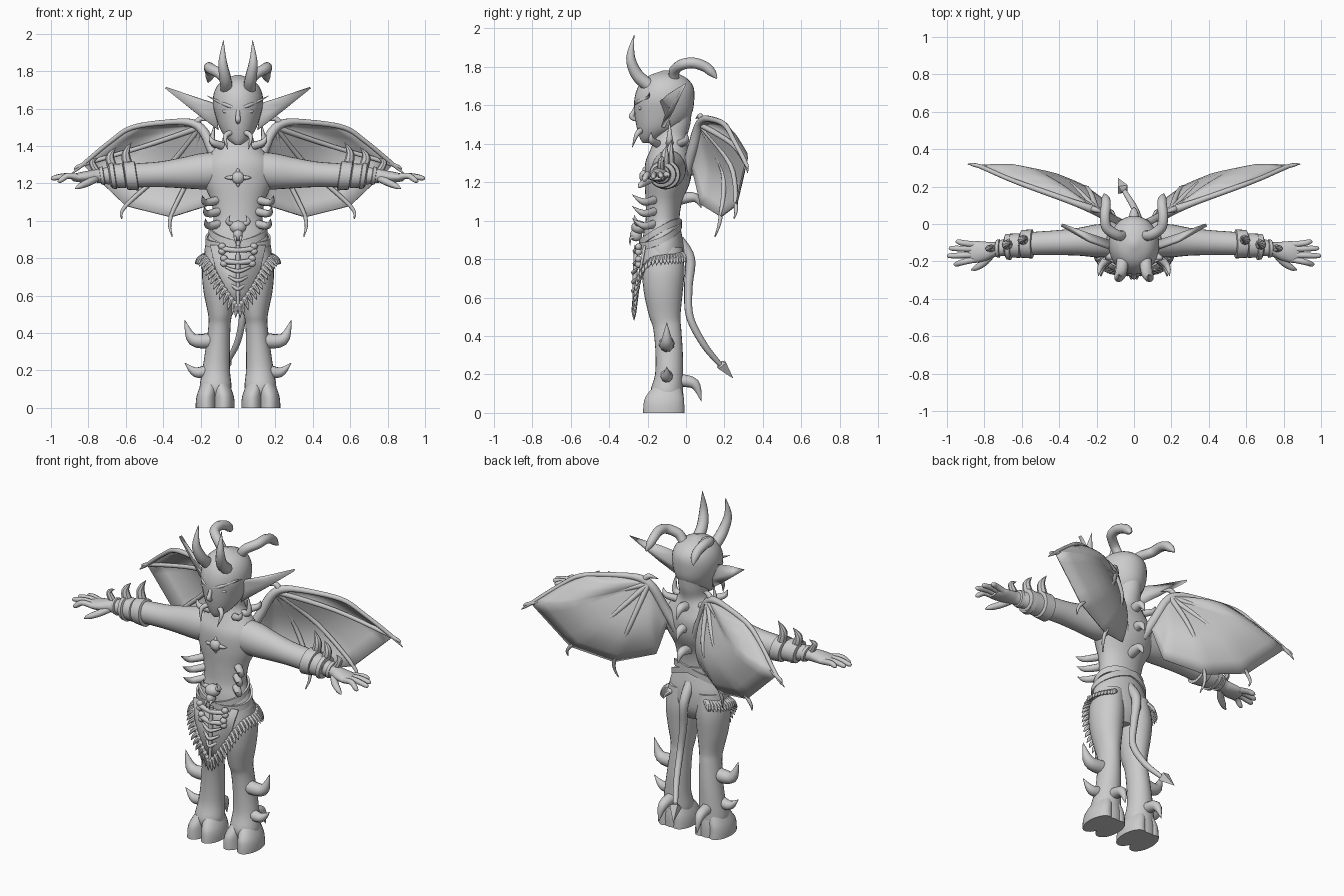
import bpy, bmesh, math
from mathutils import Vector, Matrix

grey = bpy.data.materials.new("stone_grey")
grey.diffuse_color = (0.6, 0.6, 0.6, 1)


def finish(bm, name, mirror=True, solid=0, angle=50):
    bmesh.ops.recalc_face_normals(bm, faces=bm.faces)
    me = bpy.data.meshes.new(name)
    bm.to_mesh(me)
    bm.free()
    ob = bpy.data.objects.new(name, me)
    bpy.context.collection.objects.link(ob)
    me.materials.append(grey)
    bpy.ops.object.select_all(action='DESELECT')
    ob.select_set(True)
    bpy.context.view_layer.objects.active = ob
    bpy.ops.object.shade_smooth_by_angle(angle=math.radians(angle))
    if solid:
        m = ob.modifiers.new("thickness", 'SOLIDIFY')
        m.thickness, m.offset = solid, 0
    if mirror:
        ob.modifiers.new("mirror", 'MIRROR')
    return ob


def smooth(rows, k):
    # Catmull-Rom through tuples of any length
    rows = [tuple(map(float, r)) for r in rows]
    ext, out = [rows[0]] + rows + [rows[-1]], []
    for i in range(len(rows) - 1):
        a, b, c, d = ext[i:i + 4]
        for j in range(k):
            t = j / k
            out.append(tuple(0.5 * (2 * q + (r - p) * t + (2 * p - 5 * q + 4 * r - s) * t * t
                       + (3 * q - p - 3 * r + s) * t ** 3) for p, q, r, s in zip(a, b, c, d)))
    return out + [rows[-1]]


def skin(bm, rings, closed=False):
    n = len(rings[0])
    vs = [[bm.verts.new(p) for p in r] for r in rings]
    pairs = list(zip(vs, vs[1:])) + ([(vs[-1], vs[0])] if closed else [])
    for a, b in pairs:
        for i in range(n):
            j = (i + 1) % n
            bm.faces.new((a[i], a[j], b[j], b[i]))
    if not closed:
        bm.faces.new(vs[0])
        bm.faces.new(vs[-1])


def loft(bm, rows, axis='z', n=24, k=4, tilt=0):
    # rows: centre x, y, z, then the two radii of an ellipse across the axis
    rings = []
    for x, y, z, a, b in smooth(rows, k):
        ring = []
        for i in range(n):
            c, s = math.cos(math.tau * i / n), math.sin(math.tau * i / n)
            ring.append((x + a * c, y + b * s, z) if axis == 'z' else (x + tilt * b * s, y + a * c, z + b * s))
        rings.append(ring)
    skin(bm, rings)


def tube(bm, rows, n=10, k=5):
    # rows: x, y, z, radius
    rows = smooth(rows, k)
    pts = [Vector(r[:3]) for r in rows]
    side, rings = None, []
    for i, p in enumerate(pts):
        d = (pts[min(i + 1, len(pts) - 1)] - pts[max(i - 1, 0)]).normalized()
        side = (side - d * side.dot(d)).normalized() if side else d.orthogonal().normalized()
        up, r = d.cross(side), max(rows[i][3], 0.0008)
        rings.append([p + r * (side * math.cos(math.tau * j / n) + up * math.sin(math.tau * j / n))
                      for j in range(n)])
    skin(bm, rings)


def spike(bm, base, mid, tip, r, n=8):
    tube(bm, [(*base, r), (*mid, r * 0.8), (*tip, 0.001)], n)


def ball(bm, c, size):
    bmesh.ops.create_uvsphere(bm, u_segments=14, v_segments=8, radius=1,
                              matrix=Matrix.Translation(c) @ Matrix.Diagonal((*size, 1)))


# Torso and neck
bm = bmesh.new()
loft(bm, [(0, -.11, .68, .07, .06), (0, -.115, .75, .165, .1), (0, -.118, .85, .178, .108),
          (0, -.122, .93, .155, .1), (0, -.122, 1, .132, .088), (0, -.115, 1.1, .142, .095),
          (0, -.097, 1.2, .182, .118), (0, -.09, 1.3, .19, .122), (0, -.085, 1.37, .14, .1),
          (0, -.08, 1.43, .085, .085), (0, -.068, 1.5, .078, .09), (0, -.06, 1.57, .078, .09)], n=32)
finish(bm, "torso", False)

# Head
bm = bmesh.new()
loft(bm, [(0, -.205, 1.405, .015, .02), (0, -.185, 1.43, .05, .055), (0, -.145, 1.48, .09, .11),
          (0, -.12, 1.55, .117, .147), (0, -.113, 1.63, .135, .156), (0, -.105, 1.7, .123, .142),
          (0, -.105, 1.75, .083, .095), (0, -.105, 1.78, .012, .015)], n=32)
finish(bm, "head", False)
bm = bmesh.new()
tube(bm, [(0, -.255, 1.6, .011), (0, -.272, 1.565, .012), (0, -.283, 1.54, .014), (0, -.26, 1.525, .01)])
ball(bm, (0, -.243, 1.488), (.03, .014, .007))
ball(bm, (0, -.235, 1.473), (.026, .014, .007))
finish(bm, "nose_and_lips", False)

# Eyes, brows and tusks
bm = bmesh.new()
ball(bm, (.055, -.238, 1.585), (.03, .012, .012))
tube(bm, [(.015, -.263, 1.602, .006), (.06, -.25, 1.618, .01), (.11, -.2, 1.64, .007), (.165, -.19, 1.668, .001)])
spike(bm, (.03, -.225, 1.475), (.068, -.255, 1.45), (.055, -.28, 1.38), .016)
finish(bm, "eyes_brows_tusks")

# Ears
bm = bmesh.new()
v = [bm.verts.new(p) for p in [(.115, -.135, 1.62), (.105, -.12, 1.485), (.115, -.1, 1.55), (.24, -.09, 1.66),
                               (.23, -.07, 1.58), (.235, -.06, 1.62), (.387, -.005, 1.712)]]
for f in [(0, 2, 5, 3), (2, 1, 4, 5), (3, 5, 6), (5, 4, 6)]:
    bm.faces.new([v[i] for i in f])
finish(bm, "ears", solid=.018)

# Horns
bm = bmesh.new()
tube(bm, [(.06, -.19, 1.7, .034), (.068, -.255, 1.76, .032), (.082, -.288, 1.85, .023), (.078, -.27, 1.965, .001)])
finish(bm, "front_horns")
bm = bmesh.new()
tube(bm, [(.055, -.06, 1.73, .027), (.09, -.06, 1.78, .028), (.145, -.02, 1.812, .028), (.155, .04, 1.82, .028),
          (.15, .1, 1.8, .027), (.152, .135, 1.77, .022), (.16, .16, 1.74, .004)])
finish(bm, "back_horns")

# Neck spikes
bm = bmesh.new()
for y, dy in ((-.15, -.03), (-.085, 0), (-.03, .03)):
    spike(bm, (.085, y, 1.4), (.135, y + dy, 1.42), (.125 + abs(dy), y + dy, 1.52 - abs(dy) * 2), .022)
finish(bm, "neck_spikes")

# Arms
bm = bmesh.new()
loft(bm, [(.1, -.09, 1.27, .09, .1), (.2, -.09, 1.264, .088, .096), (.3, -.095, 1.256, .074, .082),
          (.42, -.1, 1.248, .066, .068), (.54, -.105, 1.243, .062, .064), (.64, -.115, 1.242, .055, .056),
          (.74, -.135, 1.24, .04, .038), (.79, -.145, 1.236, .05, .033), (.85, -.15, 1.232, .058, .026),
          (.885, -.155, 1.23, .045, .018)], 'x')
finish(bm, "arms")

# Fingers
bm = bmesh.new()
for y0, y1, x1, z1 in ((-.11, -.095, .955, 1.235), (-.135, -.13, .99, 1.232), (-.165, -.17, 1, 1.228), (-.19, -.215, .965, 1.215)):
    tube(bm, [(.85, y0, 1.232, .017), (.91, (y0 + y1) / 2, 1.24, .016), (x1 - .015, y1, z1, .013), (x1, y1, z1 - .003, .003)])
tube(bm, [(.76, -.16, 1.225, .02), (.8, -.205, 1.205, .02), (.845, -.235, 1.185, .015), (.87, -.245, 1.172, .003)])
finish(bm, "fingers")

# Bracers with slanted rings and spikes
bm = bmesh.new()
for x0, x1, r in ((.54, .605, .078), (.605, .69, .066), (.655, .685, .071), (.715, .74, .05)):
    c = -.105 - (x0 - .53) * .14
    loft(bm, [(x0, c, 1.24, r - .01, r - .01), (x0 + .004, c, 1.24, r, r),
              (x1 - .004, c, 1.24, r - .004, r - .004), (x1, c, 1.24, r - .013, r - .013)], 'x', k=1, tilt=.15)
for x, y, h in ((.58, -.085, 1.42), (.665, -.11, 1.39), (.76, -.13, 1.335)):
    spike(bm, (x, y, 1.27), (x + .02, y, (1.29 + h) / 2), (x - .01, y + .01, h), .028 if x < .7 else .02)
finish(bm, "bracers", angle=35)

# Legs
bm = bmesh.new()
loft(bm, [(.09, -.118, .86, .08, .1), (.1, -.118, .74, .092, .11), (.1, -.118, .62, .084, .1),
          (.096, -.11, .5, .064, .081), (.099, -.098, .44, .059, .073), (.108, -.088, .32, .065, .071),
          (.117, -.088, .2, .074, .073), (.12, -.1, .11, .085, .085), (.12, -.09, .05, .07, .075)])
finish(bm, "legs")

# Cloven hooves
bm = bmesh.new()
for sx in (-.047, .047):
    x = .122 + sx
    loft(bm, [(x, -.115, 0, .057, .108), (x, -.115, .04, .056, .106), (x - sx * .1, -.112, .08, .052, .1),
              (x - sx * .4, -.1, .13, .045, .075)], k=3)
loft(bm, [(.12, -.09, 0, .09, .08), (.12, -.09, .06, .088, .08), (.12, -.095, .12, .078, .078)])
finish(bm, "hooves")

# Leg spikes
bm = bmesh.new()
spike(bm, (.13, -.1, .36), (.24, -.1, .365), (.285, -.1, .47), .042, 10)
spike(bm, (.15, -.1, .2), (.225, -.1, .19), (.285, -.1, .24), .034, 10)
spike(bm, (.12, -.04, .17), (.125, .045, .15), (.13, .08, .06), .034, 10)
finish(bm, "leg_spikes")

# Tail with barbed tip
bm = bmesh.new()
tube(bm, [(0, -.04, .9, .03), (0, .02, .8, .028), (.01, .012, .65, .022), (.025, .02, .5, .02),
          (0, .09, .36, .018), (-.045, .165, .265, .014), (-.06, .19, .24, .01)])
tube(bm, [(-.055, .175, .262, .008), (-.06, .185, .25, .036), (-.085, .245, .18, .001)], 4, 1)
finish(bm, "tail", False)

# Wing membrane: a fan from the wing elbow to the rim, bulging to the rear
elbow = Vector((.2, .075, 1.5))
rim = [Vector(p) for p in [(.35, .125, 1.525), (.56, .2, 1.5), (.68, .245, 1.425), (.83, .31, 1.3), (.6, .26, 1.08),
                           (.36, .18, 1.02), (.15, .075, 1.085), (.1, .03, 1.28)]]
rear = Vector((-.4, .9, 0)).normalized()
edge = []
for a, b in zip(rim, rim[1:]):
    edge += [a.lerp(b, j / 5) for j in range(5)]
edge.append(rim[-1])
bm = bmesh.new()
hub = bm.verts.new(elbow)
prev = None
for q, e in enumerate(edge):
    swell = .085 * max(0, math.sin(math.pi * q / (len(edge) - 1))) ** .7
    row = [hub] + [bm.verts.new(elbow.lerp(e, t / 8) + rear * swell * math.sin(math.pi * (t / 8) ** 1.3)) for t in range(1, 9)]
    if prev:
        bm.faces.new((hub, prev[1], row[1]))
        for t in range(1, 8):
            bm.faces.new((prev[t], prev[t + 1], row[t + 1], row[t]))
    prev = row
finish(bm, "wing_membranes", solid=.01)

# Wing bones and claws
bm = bmesh.new()
tube(bm, [(.06, -.01, 1.22, .03), (.13, .03, 1.36, .028), (.18, .06, 1.47, .026), (.24, .085, 1.52, .022),
          (.35, .125, 1.528, .016), (.56, .2, 1.5, .014), (.68, .245, 1.425, .012), (.83, .31, 1.3, .011), (.89, .32, 1.25, .002)])
for tip, over, s in ((rim[3], (.87, .32, 1.27), .05), (rim[4], (.622, .25, 1.01), .07), (rim[5], (.352, .15, .915), .07)):
    mid = elbow.lerp(tip, .5) + rear * s
    tube(bm, [(*elbow, .016), (*mid, .013), (*tip, .011), (*over, .003)])
spike(bm, (.23, .08, 1.51), (.2, .075, 1.545), (.15, .05, 1.53), .018)
finish(bm, "wing_bones")

# Flank spikes
bm = bmesh.new()
for z, x in ((1.11, .14), (1.05, .13), (.985, .125)):
    spike(bm, (x - .03, -.16, z), (x + .035, -.22, z - .012), (x + .05, -.28, z + .025), .023)
finish(bm, "flank_spikes")

# Spine spikes
bm = bmesh.new()
for z, y in ((1.38, 0), (1.25, 0), (1.11, -.01)):
    spike(bm, (0, y - .03, z), (0, y + .055, z + .01), (0, y + .09, z - .045), .03)
finish(bm, "spine_spikes", False)

# Chest amulet
bm = bmesh.new()
ball(bm, (0, -.217, 1.23), (.034, .026, .034))
for a in range(4):
    c, s = math.cos(a * math.pi / 2), math.sin(a * math.pi / 2)
    tube(bm, [(c * .03, -.216, 1.23 + s * .025, .012), (c * .055, -.216, 1.23 + s * .04, .009), (c * .072, -.21, 1.23 + s * .052, .001)], 8)
finish(bm, "amulet", False)

# Crossed belts, high at the back and low in front
bm = bmesh.new()
for tilt in (-.03, .03):
    rings = []
    for i in range(40):
        a = math.tau * i / 40
        c, s = math.cos(a), math.sin(a)
        z = .93 + .055 * s + tilt * c
        fit = -.3 * (z - .93)
        rings.append([(c * (.153 + d + fit), -.122 + s * (.1 + d + fit * .7), z + h)
                      for d, h in ((0, -.018), (.012, -.018), (.012, .018), (0, .018))])
    skin(bm, rings, True)
finish(bm, "belts", False, angle=30)

# Horned skull buckle
bm = bmesh.new()
ball(bm, (0, -.245, .965), (.046, .04, .036))
ball(bm, (0, -.26, .925), (.026, .032, .033))
for s in (-1, 1):
    spike(bm, (s * .03, -.245, .98), (s * .056, -.26, .995), (s * .042, -.27, 1.03), .015)
    spike(bm, (s * .015, -.27, .915), (s * .015, -.29, .905), (s * .01, -.29, .87), .009)
finish(bm, "skull_buckle", False)

# Loincloth, bones with knuckle ends and rib bars
bm = bmesh.new()
half = [(.15, -.215, .87), (.12, -.238, .74), (.055, -.257, .62)]
bm.faces.new([bm.verts.new(p) for p in half + [(0, -.263, .54)] + [(-x, y, z) for x, y, z in half[::-1]]])
finish(bm, "loincloth", False, solid=.014)
bm = bmesh.new()
for z, w in ((.85, .085), (.785, .075)):
    tube(bm, [(-w, -.245, z, .016), (0, -.265, z - .008, .013), (w, -.245, z, .016)])
    for s in (-1, 1):
        for h in (-.014, .014):
            ball(bm, (s * w, -.247, z + h), (.02, .018, .018))
for z, w in ((.74, .065), (.69, .05), (.645, .035)):
    tube(bm, [(-w, -.252, z + .012, .006), (0, -.275, z - .01, .011), (w, -.252, z + .012, .006)], 8)
tube(bm, [(0, -.258, .87, .012), (0, -.266, .7, .012), (0, -.272, .54, .008)])
finish(bm, "loincloth_bones", False)

# Hip fringe of teeth on a cord
path = [(.12, -.02, .825, .01), (.165, -.055, .815, .01), (.187, -.11, .81, .01), (.168, -.18, .795, .01),
        (.125, -.232, .725, .01), (.07, -.258, .63, .01), (.008, -.27, .545, .01)]
bm = bmesh.new()
tube(bm, path, 8)
for x, y, z, r in smooth(path, 4):
    low = min(1, max(0, .8 - z) * 5)
    d = Vector((x, (y + .11) * (1 - low), -.12 + low * .03)).normalized()
    p = Vector((x, y, z))
    ball(bm, p, (.014, .014, .014))
    spike(bm, p, p + d * .03, p + d * .052 + Vector((0, 0, -.012)), .014, 7)
finish(bm, "hip_fringe")
